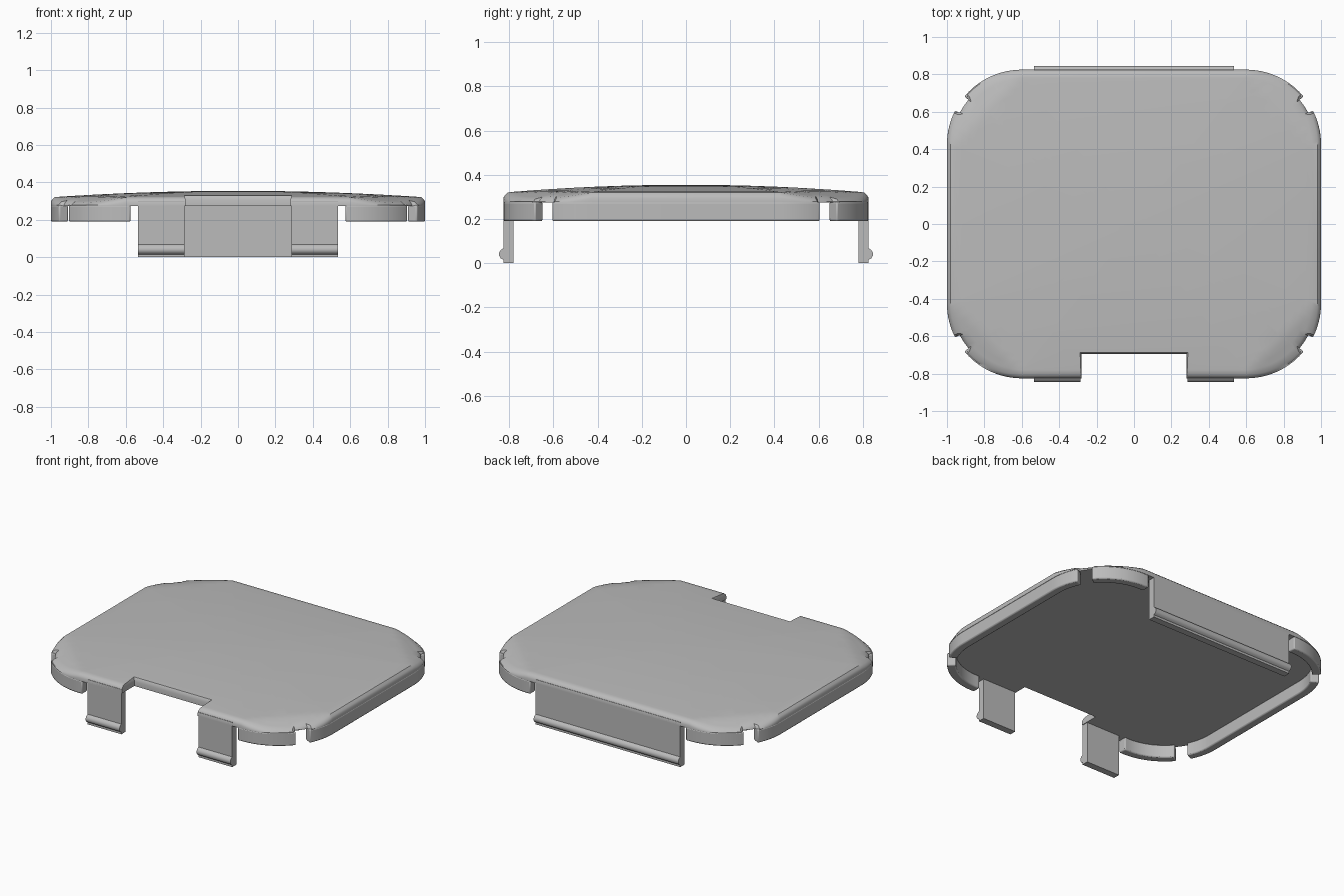
import bpy, bmesh, math

cube = bpy.data.objects.get("Cube")
if cube:
    bpy.data.objects.remove(cube)

grey = bpy.data.materials.new("mid_grey")
grey.use_nodes = True
grey.diffuse_color = (0.5, 0.5, 0.5, 1)
grey.node_tree.nodes["Principled BSDF"].inputs["Base Color"].default_value = (0.5, 0.5, 0.5, 1)

HALF_X, HALF_Y, RADIUS = 1.0, 0.825, 0.4
UNDER, SKIRT_LOW, WALL = 0.275, 0.19, 0.055
GAP = (27, 40)  # corner slot between skirt pieces, in degrees


def add_object(name, bm):
    bmesh.ops.recalc_face_normals(bm, faces=bm.faces[:])
    mesh = bpy.data.meshes.new(name)
    bm.to_mesh(mesh)
    bm.free()
    obj = bpy.data.objects.new(name, mesh)
    bpy.context.collection.objects.link(obj)
    mesh.materials.append(grey)
    return obj


def smooth(obj, angle=35):
    bpy.ops.object.select_all(action='DESELECT')
    obj.select_set(True)
    bpy.context.view_layer.objects.active = obj
    bpy.ops.object.shade_smooth_by_angle(angle=math.radians(angle))


def loft(bm, rings):
    """Join closed rings of equal length with quads, returning the vertex rings."""
    loops = [[bm.verts.new(p) for p in ring] for ring in rings]
    for low, high in zip(loops, loops[1:]):
        for i in range(len(low)):
            j = (i + 1) % len(low)
            bm.faces.new((low[i], low[j], high[j], high[i]))
    return loops


def prism(name, rings):
    bm = bmesh.new()
    loops = loft(bm, rings)
    bm.faces.new(loops[0][::-1])
    bm.faces.new(loops[-1])
    return add_object(name, bm)


def corner(sx, sy, deg, inset):
    """Point on a rounded corner, moved inwards by inset."""
    a, r = math.radians(deg), RADIUS - inset
    return (sx * (HALF_X - RADIUS + r * math.cos(a)), sy * (HALF_Y - RADIUS + r * math.sin(a)))


def outline(inset):
    points = []
    for sx, sy, flip in ((1, 1, 0), (-1, 1, 1), (-1, -1, 0), (1, -1, 1)):
        angles = [i * 2.5 for i in range(37)]
        for deg in angles[::-1] if flip else angles:
            slot = 0.028 if GAP[0] - 1 < deg < GAP[1] + 1 else 0
            points.append(corner(sx, sy, deg, inset + slot))
    return points


def dome(x, y):
    z = 0.355 - 0.028 * x * x - 0.025 * (y / HALF_Y) ** 2
    return z - 0.16 * max(0, abs(x) + abs(y) - 1.4)


# Domed cover plate with a rounded rim
rings = [[(x, y, UNDER) for x, y in outline(0)]]
for inset, drop in ((0, 0.02), (0.006, 0.009), (0.02, 0)):
    rings.append([(x, y, max(UNDER + 0.004, dome(x, y) - drop)) for x, y in outline(inset)])
for scale in (0.97, 0.94, 0.91, 0.88, 0.8, 0.65, 0.5, 0.35, 0.2, 0.08):
    rings.append([(x * scale, y * scale, dome(x * scale, y * scale)) for x, y in outline(0.02)])
plate = prism("cover_plate", rings)

# Front notch, flared at the top for a soft edge
levels = ((0.2, 0), (0.305, 0), (0.325, 0.005), (0.337, 0.013), (0.346, 0.025), (0.4, 0.025))
cutter = prism("notch_cutter", [
    [(-0.28 - f, -1, z), (0.28 + f, -1, z), (0.28 + f, -0.695 + f, z), (-0.28 - f, -0.695 + f, z)]
    for z, f in levels])
cutter.hide_render = True
cut = plate.modifiers.new("notch", 'BOOLEAN')
cut.operation, cut.solver, cut.object = 'DIFFERENCE', 'EXACT', cutter
bpy.context.view_layer.objects.active = plate
bpy.ops.object.modifier_apply(modifier=cut.name)
bpy.data.objects.remove(cutter)
smooth(plate)


# Skirt strips that hang below the rim
def skirt(name, outer, inner):
    loop = outer + inner[::-1]
    obj = prism(name, [[(x, y, z) for x, y in loop] for z in (SKIRT_LOW, UNDER + 0.003)])
    bevel = obj.modifiers.new("soft_edges", 'BEVEL')
    bevel.width, bevel.segments = 0.007, 2
    bevel.limit_method, bevel.angle_limit = 'ANGLE', math.radians(40)
    smooth(obj)


def steps(start, end, count=16):
    return [start + (end - start) * i / count for i in range(count + 1)]


for sx, side in ((1, "left"), (-1, "right")):
    walls = []
    for inset in (0, WALL):
        front = [corner(sx, -1, d, inset) for d in steps(GAP[0], 0)]
        back = [corner(sx, 1, d, inset) for d in steps(0, GAP[0])]
        walls.append(front + back)
    skirt(side + "_skirt", *walls)
    for sy, end in ((-1, "front"), (1, "back")):
        walls = [[corner(sx, sy, d, inset) for d in steps(GAP[1], 90)]
                 + [(sx * 0.575, sy * (HALF_Y - inset))] for inset in (0, WALL)]
        skirt(f"{end}_{side}_corner_skirt", *walls)

# Snap tabs: one cross-section with a catch ridge, extruded along x
TAB = [(0.78, 0), (0.825, 0), (0.825, 0.015), (0.838, 0.022), (0.845, 0.034),
       (0.845, 0.048), (0.838, 0.06), (0.825, 0.068), (0.825, 0.3), (0.78, 0.3)]


def tab(name, x0, x1, sy):
    smooth(prism(name, [[(x, sy * y, z) for y, z in TAB] for x in (x0, x1)]))


tab("front_left_tab", 0.285, 0.535, -1)
tab("front_right_tab", -0.535, -0.285, -1)
tab("back_tab", -0.535, 0.535, 1)
